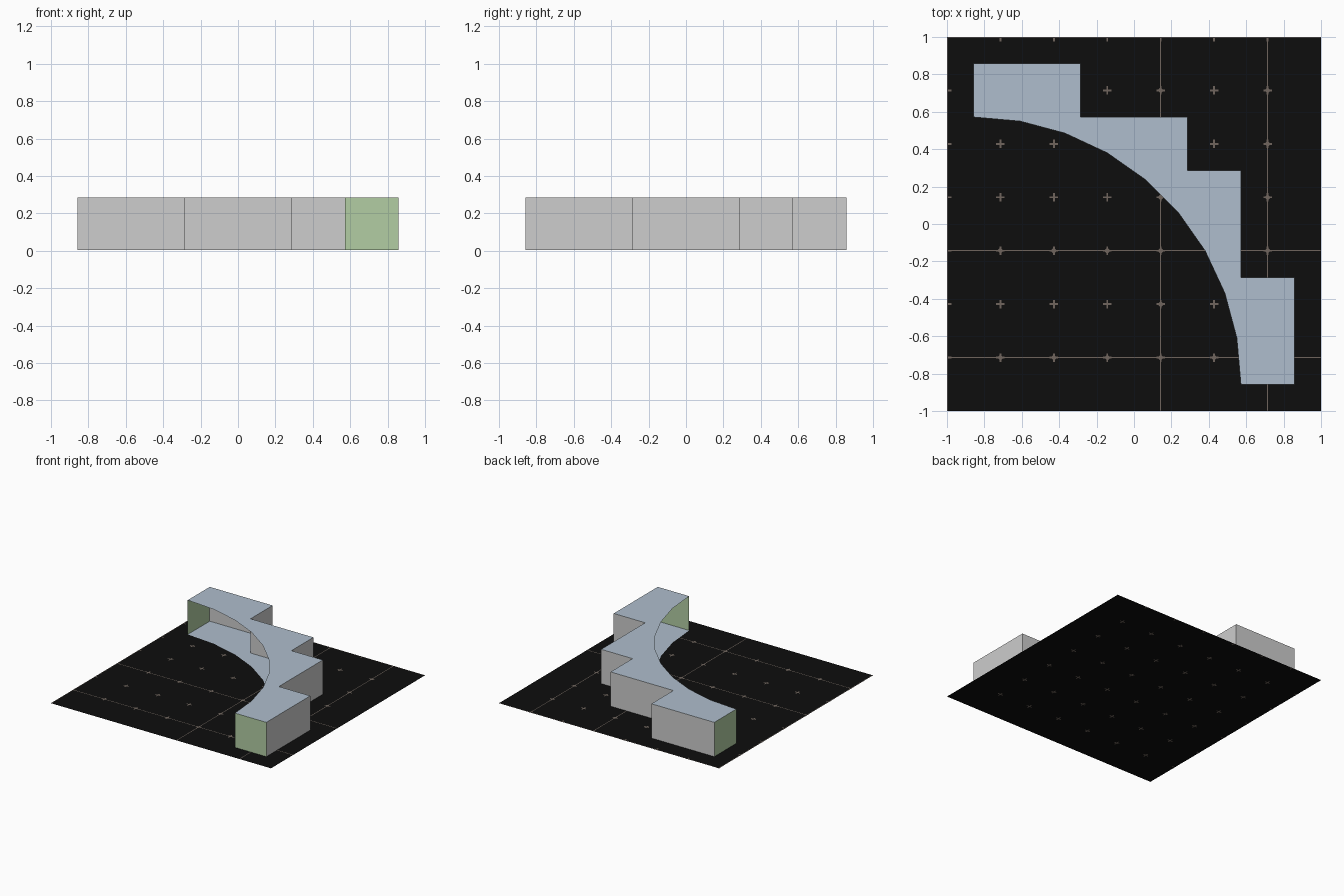
import bpy, bmesh, math

if "Cube" in bpy.data.objects:
    bpy.data.objects.remove(bpy.data.objects["Cube"])

U = 2 / 7                      # grid pitch of the tile
H = U                          # wall height
FLOOR_Z, GROUND_Z = 0.004, 0.001


def mat(name, r, g, b):
    m = bpy.data.materials.new(name)
    m.diffuse_color = (r, g, b, 1)
    m.use_nodes = True
    m.node_tree.nodes["Principled BSDF"].inputs["Base Color"].default_value = m.diffuse_color
    return m


BLACK = mat("ground black", 0.004, 0.004, 0.004)
BROWN = mat("marking brown", 0.16, 0.13, 0.11)
BLUE = mat("pale blue", 0.43, 0.515, 0.61)
GREY = mat("wall grey", 0.61, 0.61, 0.61)
GREEN = mat("end green", 0.445, 0.61, 0.367)


def make(name, polys, material):
    """One object from a list of polygons (each a list of xyz points)."""
    bm = bmesh.new()
    for p in polys:
        bm.faces.new([bm.verts.new(v) for v in p])
    bmesh.ops.remove_doubles(bm, verts=bm.verts, dist=1e-6)
    me = bpy.data.meshes.new(name)
    bm.to_mesh(me)
    bm.free()
    me.materials.append(material)
    ob = bpy.data.objects.new(name, me)
    bpy.context.collection.objects.link(ob)
    return ob


def rect(x0, y0, x1, y1, z):
    x0, x1 = max(x0, -1), min(x1, 1)
    y0, y1 = max(y0, -1), min(y1, 1)
    return [(x0, y0, z), (x1, y0, z), (x1, y1, z), (x0, y1, z)]


def wall(a, b):
    return [(*a, FLOOR_Z), (*b, FLOOR_Z), (*b, H), (*a, H)]


# Ground tile
make("ground", [rect(-1, -1, 1, 1, GROUND_Z)], BLACK)

# Long grid lines, upper side only
w = 0.0028
lines = [rect(x - w, -1, x + w, 1, 0.002) for x in (U / 2, 2.5 * U)]
lines += [rect(-1, y - w, 1, y + w, 0.002) for y in (-U / 2, -2.5 * U)]
lines += [rect(-1, -1, -1 + 2 * w, 1, 0.002), rect(-1, 1 - 2 * w, 1, 1, 0.002)]
make("grid_lines", lines, BROWN)

# Small crosses at every grid point, on both sides of the ground
crosses = []
a, t = 0.023, 0.005
for i in range(7):
    for j in range(7):
        x, y = -1 + i * U, 1 - j * U
        for z in (0.0, 0.0022):
            crosses += [rect(x - a, y - t, x + a, y + t, z),
                        rect(x - t, y - a, x + t, y + a, z)]
        # diamond where a cross sits on a long line
        if i in (4, 6) or j in (4, 6):
            d = 0.017
            if i > 0 and j > 0:
                crosses.append([(x - d, y, 0.0025), (x, y - d, 0.0025),
                                (x + d, y, 0.0025), (x, y + d, 0.0025)])
make("grid_crosses", crosses, BROWN)

# Stepped outer edge, counter-clockwise, in grid units
steps = [(3, -3), (3, -1), (2, -1), (2, 1), (1, 1), (1, 2), (-1, 2), (-1, 3), (-3, 3)]
steps = [(x * U, y * U) for x, y in steps]
# Inner quarter circle around the near left corner
R, C = 5 * U, -3 * U
arc = [(C + R * math.cos(math.radians(d)), C + R * math.sin(math.radians(d)))
       for d in range(90, -1, -10)]
outline = steps + arc

make("roof", [[(x, y, H) for x, y in outline]], BLUE)
make("floor", [[(x, y, FLOOR_Z) for x, y in outline]], BLUE)
make("outer_walls", [wall(p, q) for p, q in zip(steps, steps[1:])], GREY)
# The curved side is open; only the two straight ends are closed
make("end_walls", [wall(steps[-1], arc[0]), wall(arc[-1], steps[0])], GREEN)
